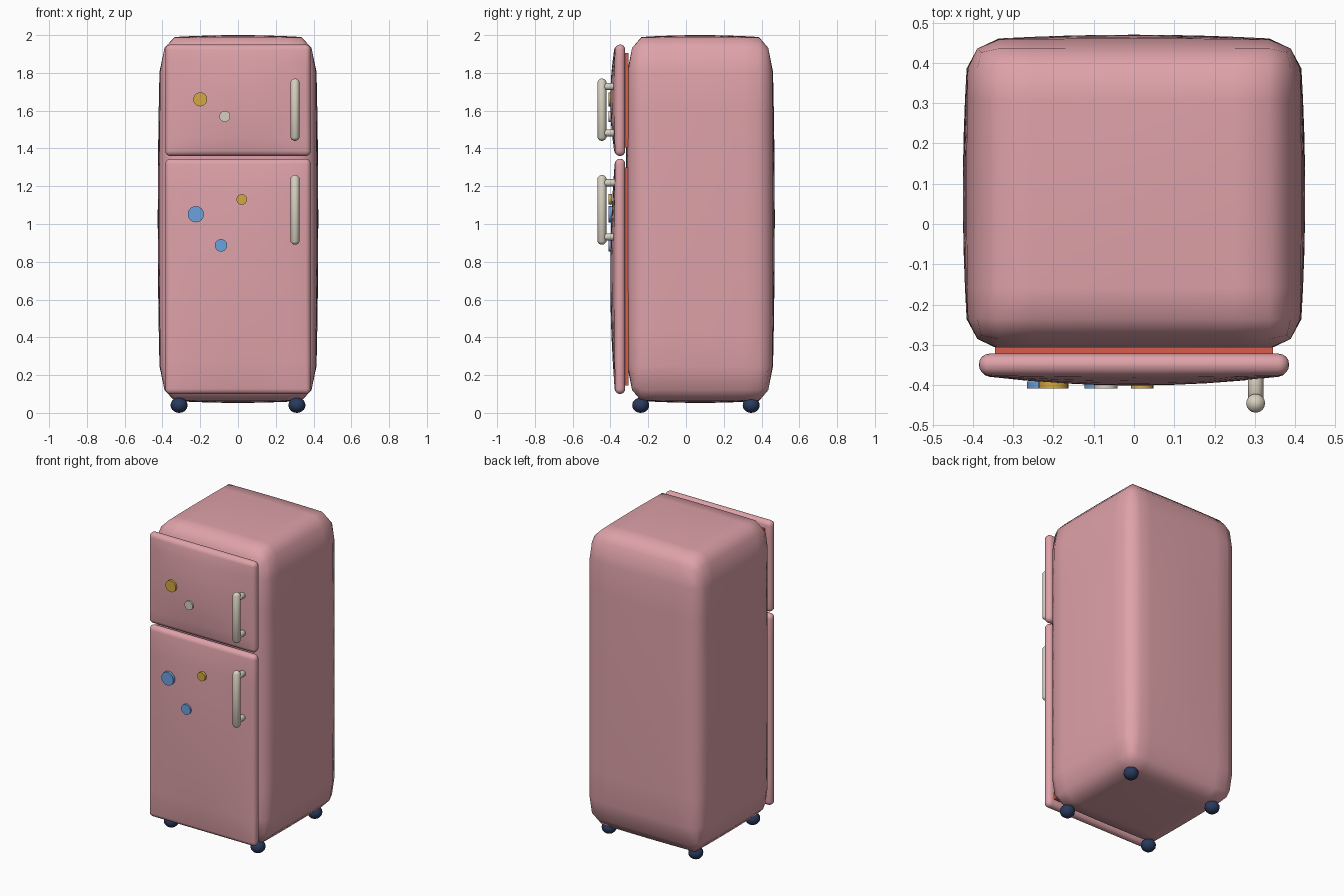
import bpy, bmesh, math
from mathutils import Vector

if "Cube" in bpy.data.objects:
    bpy.data.objects.remove(bpy.data.objects["Cube"])


def material(name, rgb):
    m = bpy.data.materials.new(name)
    m.diffuse_color = (*rgb, 1)
    m.use_nodes = True
    m.node_tree.nodes["Principled BSDF"].inputs["Base Color"].default_value = m.diffuse_color
    return m


pink = material("pink enamel", (0.73, 0.36, 0.395))
cream = material("cream", (0.68, 0.63, 0.53))
gold = material("gold", (0.66, 0.39, 0.055))
blue = material("blue", (0.15, 0.36, 0.73))
navy = material("navy rubber", (0.022, 0.042, 0.11))
orange = material("orange seal", (0.68, 0.11, 0.07))


def finish(bm, name, mat, angle=60):
    bmesh.ops.recalc_face_normals(bm, faces=bm.faces)
    me = bpy.data.meshes.new(name)
    bm.to_mesh(me)
    bm.free()
    ob = bpy.data.objects.new(name, me)
    bpy.context.collection.objects.link(ob)
    me.materials.append(mat)
    bpy.ops.object.select_all(action='DESELECT')
    ob.select_set(True)
    bpy.context.view_layer.objects.active = ob
    bpy.ops.object.shade_smooth_by_angle(angle=math.radians(angle))
    return ob


def rounded_block(name, lo, hi, radius, bulge, mat, front_only=False, arc=1):
    """Box with rounded edges and gently swollen faces."""
    c = [(a + b) / 2 for a, b in zip(lo, hi)]
    half = [(b - a) / 2 for a, b in zip(lo, hi)]
    r = [q / h for q, h in zip(radius, half)]
    lines = []
    for k in range(3):
        e = 1 - r[k]
        pos = [e * i / 4 for i in range(1, 5)] + [e + r[k] * math.tan(math.pi / 4 * i / arc) for i in range(1, arc + 1)]
        lines.append([-x for x in reversed(pos)] + [0] + pos)

    def place(p):
        inner = [max(-(1 - r[k]), min(1 - r[k], p[k])) for k in range(3)]
        d = Vector([(p[k] - inner[k]) / r[k] for k in range(3)]).normalized()
        out = []
        for k in range(3):
            i, j = (k + 1) % 3, (k + 2) % 3
            v = (inner[k] + d[k] * r[k]) * half[k]
            swell = bulge[k] * max(0, 1 - p[i] ** 2) * max(0, 1 - p[j] ** 2)
            if abs(p[k]) > 0.999 and not (front_only and p[k] > 0):
                v += math.copysign(swell, p[k])
            out.append(c[k] + v)
        return out

    bm = bmesh.new()
    for k in range(3):
        i, j = (k + 1) % 3, (k + 2) % 3
        for s in (-1, 1):
            for a0, a1 in zip(lines[i], lines[i][1:]):
                for b0, b1 in zip(lines[j], lines[j][1:]):
                    vs = []
                    for a, b in ((a0, b0), (a1, b0), (a1, b1), (a0, b1)):
                        p = [0, 0, 0]
                        p[k], p[i], p[j] = s, a, b
                        vs.append(bm.verts.new(place(p)))
                    bm.faces.new(vs)
    bmesh.ops.remove_doubles(bm, verts=bm.verts, dist=1e-5)
    return finish(bm, name, mat)


def capsule(name, a, b, r, mat, segs=16, rings=5):
    """Round-ended rod between two points."""
    a, b = Vector(a), Vector(b)
    length = (b - a).length
    bm = bmesh.new()
    bmesh.ops.create_uvsphere(bm, u_segments=segs, v_segments=rings * 2, radius=r)
    mid = [v for v in bm.verts if abs(v.co.z) < 1e-6]
    for v in bm.verts:
        if v not in mid:
            v.co.z += math.copysign(length / 2 - r, v.co.z)
        # the equator ring stays as the middle of the rod, nudged rings keep it straight
    for v in bm.verts:
        if v not in mid and abs(v.co.z) < length / 2 - r + r * 0.4:
            s = r / math.hypot(v.co.x, v.co.y)
            v.co.x *= s
            v.co.y *= s
    rot = Vector((0, 0, 1)).rotation_difference(b - a)
    for v in bm.verts:
        v.co = rot @ v.co + (a + b) / 2
    return finish(bm, name, mat)


# Cabinet
rounded_block("cabinet", (-0.411, -0.306, 0.068), (0.411, 0.456, 1.985),
              (0.075, 0.07, 0.18), (0.014, 0.014, 0.015), pink)

# Doors, seals behind them and handles in front
for part, z0, z1, h0, h1 in (("lower", 0.10, 1.345, 0.89, 1.26),
                             ("upper", 1.36, 1.95, 1.44, 1.77)):
    rounded_block(part + "_door", (-0.385, -0.376, z0), (0.385, -0.322, z1),
                  (0.026, 0.025, 0.028), (0, 0.025, 0), pink, True, 2)
    bm = bmesh.new()
    bmesh.ops.create_cube(bm, size=1)
    for v in bm.verts:
        v.co = (v.co.x * 0.69, -0.322 + v.co.y * 0.034,
                (z0 + z1) / 2 + v.co.z * (z1 - z0 - 0.09))
    finish(bm, part + "_door_seal", orange, 30)
    capsule(part + "_handle", (0.302, -0.445, h0), (0.302, -0.445, h1), 0.0235, cream)
    for end, z in (("bottom", h0 + 0.042), ("top", h1 - 0.042)):
        capsule(f"{part}_handle_{end}_mount", (0.302, -0.445, z), (0.302, -0.36, z), 0.019, cream)

# Round magnets on the doors
for i, (x, z, r, mat) in enumerate(((-0.20, 1.66, 0.037, gold), (-0.07, 1.57, 0.029, cream),
                                    (-0.223, 1.052, 0.043, blue), (0.02, 1.13, 0.028, gold),
                                    (-0.09, 0.887, 0.033, blue))):
    bm = bmesh.new()
    bmesh.ops.create_cone(bm, cap_ends=True, segments=24, radius1=r, radius2=r, depth=0.018)
    for v in bm.verts:
        v.co = (v.co.x + x, -0.4 + v.co.z, v.co.y + z)
    finish(bm, f"magnet_{i + 1}", mat, 30)

# Ball feet
for x in (-0.312, 0.312):
    for y in (-0.24, 0.345):
        bm = bmesh.new()
        bmesh.ops.create_uvsphere(bm, u_segments=16, v_segments=10, radius=0.045)
        for v in bm.verts:
            v.co = (v.co.x + x, v.co.y + y, v.co.z * 0.9 + 0.0405)
        finish(bm, f"{'left' if x < 0 else 'right'}_{'front' if y < 0 else 'back'}_foot", navy)
